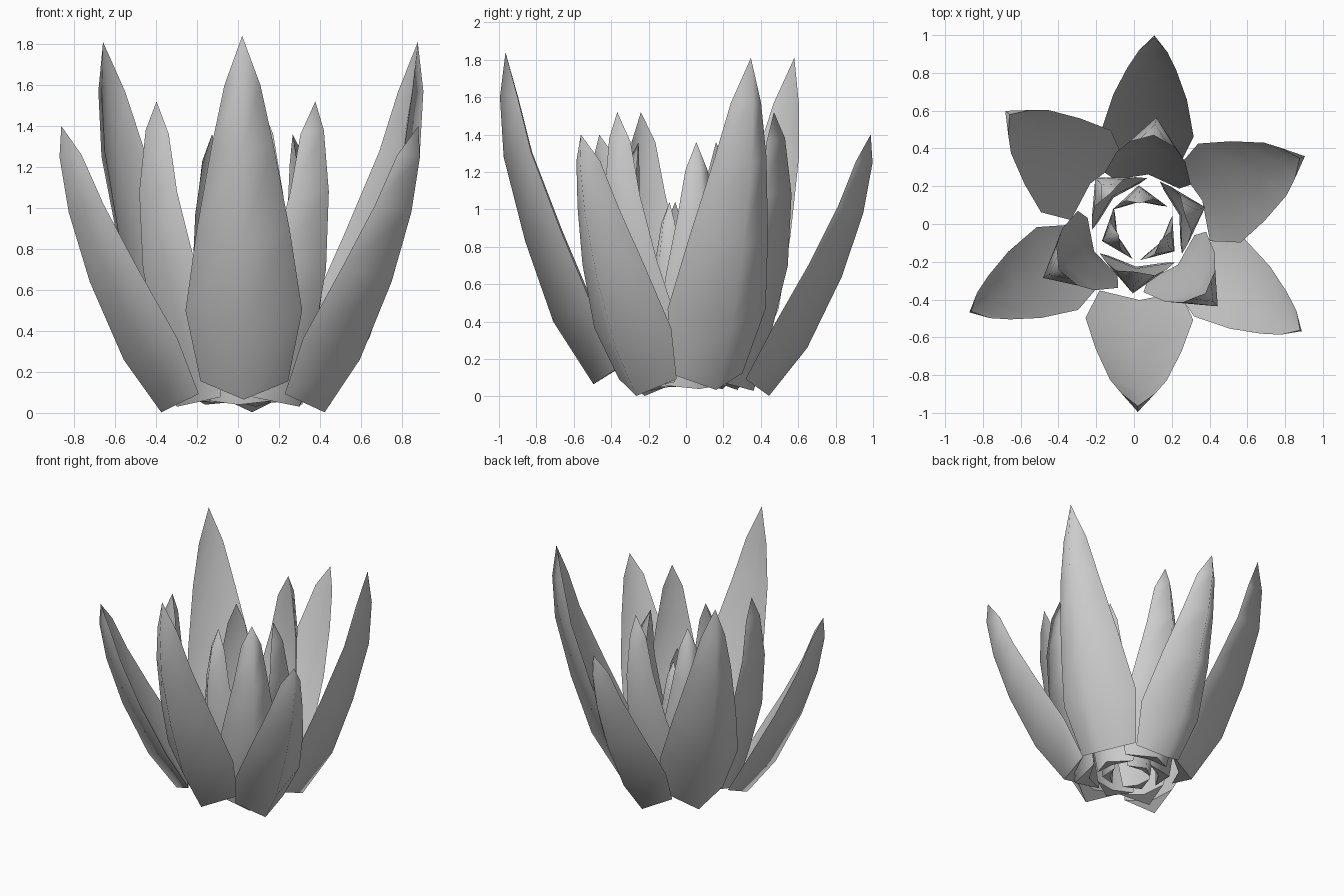
import bpy, bmesh, math
from mathutils import Vector, Matrix

if "Cube" in bpy.data.objects:
    bpy.data.objects.remove(bpy.data.objects["Cube"])

CENTRE = Vector((0.037, -0.015, 0))
WIDTH = [0.75, 1.0, 0.8, 0.53, 0.31]      # half width along the petal, as part of the widest
DEPTH = [0.72, 1.0, 0.88, 0.66, 0.42]     # how far the edges cup inwards


def petal(name, angle, ridge, half_width, depth, dr=0.0, dz=0.0):
    """Cupped petal: a four-cornered section (edge, ridge, edge, inner line) swept to a point."""
    bm = bmesh.new()
    pts = [Vector((r + dr, 0, z + dz)) for r, z in ridge]
    rows = []
    for i, p in enumerate(pts[:-1]):
        t = (pts[i + 1] - pts[max(i - 1, 0)]).normalized()
        n = Vector((-t.z, 0, t.x))          # towards the middle of the flower
        w, d = half_width * WIDTH[i], depth * DEPTH[i]
        side = Vector((0, w, 0))
        rows.append([bm.verts.new(q) for q in
                     (p, p + n * d + side, p + n * d * 0.66, p + n * d - side)])
    tip = bm.verts.new(pts[-1])
    base = bm.faces.new(rows[0])
    for a, b in zip(rows, rows[1:]):
        for k in range(4):
            j = (k + 1) % 4
            bm.faces.new((a[k], a[j], b[j], b[k]))
    for k in range(4):
        bm.faces.new((rows[-1][k], rows[-1][(k + 1) % 4], tip))
    bmesh.ops.recalc_face_normals(bm, faces=bm.faces)
    # smooth faces, sharp rims and base
    for f in bm.faces:
        f.smooth = True
    for e in base.edges:
        e.smooth = False
    for k in (1, 3):
        rim = [r[k] for r in rows] + [tip]
        for a, b in zip(rim, rim[1:]):
            bm.edges.get((a, b)).smooth = False
    bm.transform(Matrix.Translation(CENTRE) @ Matrix.Rotation(math.radians(angle), 4, 'Z'))
    me = bpy.data.meshes.new(name)
    bm.to_mesh(me)
    bm.free()
    bpy.context.collection.objects.link(bpy.data.objects.new(name, me))


# name, ridge line (radius, height), widest half width, cup depth, angles
rings = [
    ("low_outer_petal", [(.46, .003), (.665, .26), (.85, .64), (.965, .98), (1.015, 1.25), (1.005, 1.40)],
     .245, .20, (86, 206.5, 327)),
    ("tall_outer_petal", [(.445, .035), (.66, .37), (.81, .80), (.925, 1.25), (.945, 1.57), (.915, 1.81)],
     .285, .23, (269, 23.3, 139.5)),
    ("middle_petal", [(.38, .03), (.47, .32), (.565, .70), (.585, 1.08), (.55, 1.38), (.49, 1.52)],
     .23, .22, (82, 207.5, 314)),
    ("inner_petal", [(.29, .04), (.33, .30), (.355, .65), (.355, .98), (.31, 1.23), (.24, 1.36)],
     .20, .165, (17, 133, 263)),
    ("heart_petal", [(.185, .05), (.21, .25), (.22, .50), (.215, .75), (.18, .94), (.125, 1.04)],
     .145, .11, (93, 200, 324)),
]

for name, ridge, hw, depth, angles in rings:
    for i, a in enumerate(angles):
        # the front tall petal stands slightly further out and higher
        front = name == "tall_outer_petal" and i == 0
        petal(f"{name}_{i + 1}", a, ridge, hw, depth,
              dr=0.035 if front else 0.0, dz=0.03 if front else 0.0)
